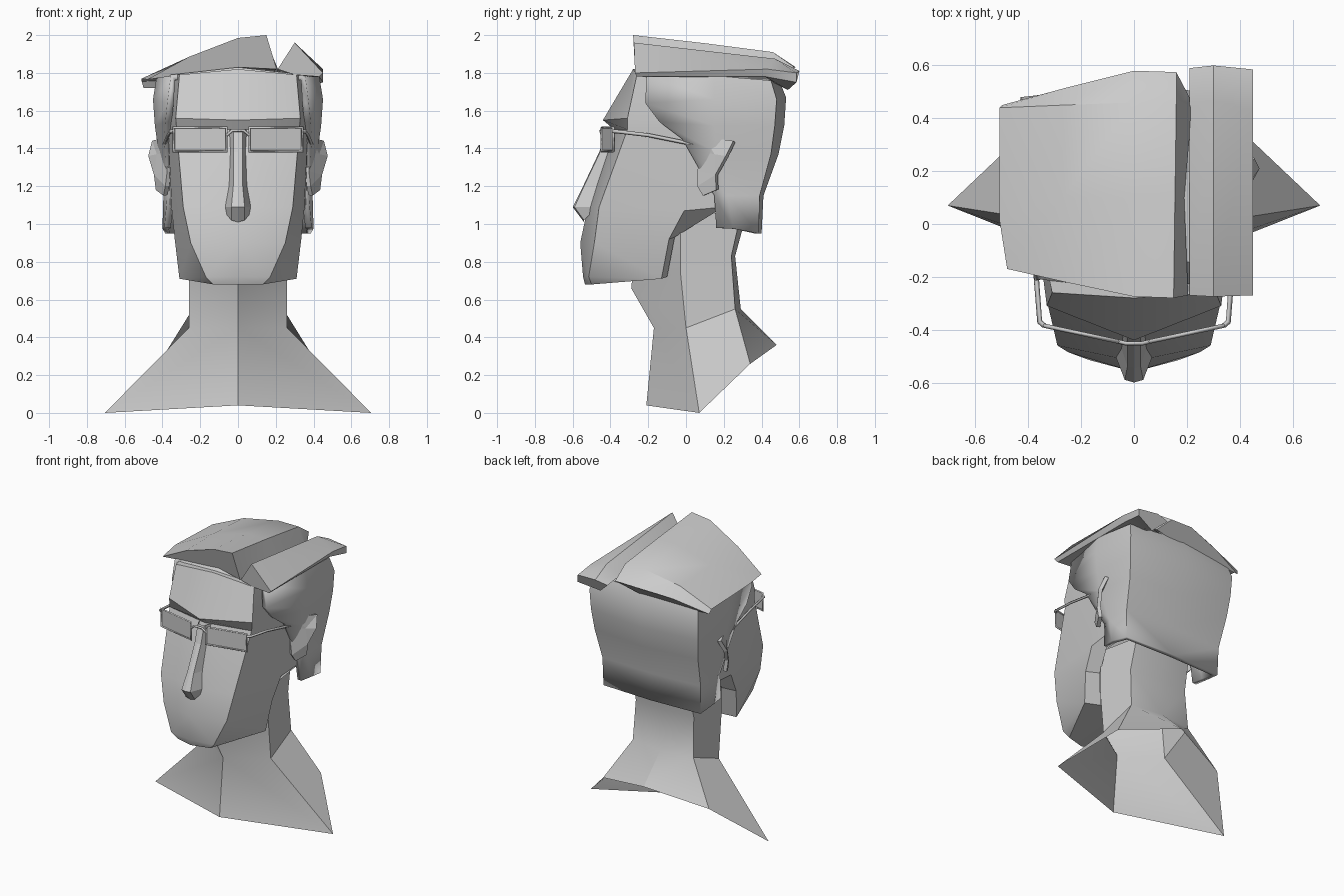
import bpy
from math import radians


def build(name, verts, faces, mirror=False, thick=0, smooth=35):
    me = bpy.data.meshes.new(name)
    me.from_pydata(verts, [], faces)
    me.update()
    ob = bpy.data.objects.new(name, me)
    bpy.context.collection.objects.link(ob)
    bpy.ops.object.select_all(action='DESELECT')
    ob.select_set(True)
    bpy.context.view_layer.objects.active = ob
    if mirror:
        ob.modifiers.new("mirror", 'MIRROR').merge_threshold = 0.001
        bpy.ops.object.modifier_apply(modifier="mirror")
    if smooth:
        bpy.ops.object.shade_smooth_by_angle(angle=radians(smooth))
    if thick:
        ob.modifiers.new("thickness", 'SOLIDIFY').thickness = thick
    return ob


def grid(rows):
    n = len(rows[0])
    verts = [p for r in rows for p in r]
    faces = [(i*n+j, (i+1)*n+j, (i+1)*n+j+1, i*n+j+1)
             for i in range(len(rows)-1) for j in range(n-1)]
    return verts, faces


def loft(name, sections):
    n = len(sections[0])
    verts = [p for s in sections for p in s]
    faces = [(i*n+j, i*n+(j+1) % n, (i+1)*n+(j+1) % n, (i+1)*n+j)
             for i in range(len(sections)-1) for j in range(n)]
    last = (len(sections)-1)*n
    faces += [tuple(reversed(range(n))), tuple(range(last, last+n))]
    return build(name, verts, faces, smooth=28)


def wire(name, pts, r, cyclic=False):
    cu = bpy.data.curves.new(name, 'CURVE')
    cu.dimensions = '3D'
    cu.bevel_depth = r
    cu.bevel_resolution = 0
    cu.use_fill_caps = True
    sp = cu.splines.new('POLY')
    sp.points.add(len(pts)-1)
    for p, co in zip(sp.points, pts):
        p.co = (*co, 1)
    sp.use_cyclic_u = cyclic
    ob = bpy.data.objects.new(name, cu)
    bpy.context.collection.objects.link(ob)


# Neck and open shoulders: front centre, side, back corner, back centre
v, f = grid([
    [(0, -.25, 1.05), (.26, -.03, 1.07), (.22, .29, 1.05), (0, .32, 1.05)],
    [(0, -.29, .66), (.26, -.03, .75), (.23, .24, .83), (0, .26, .83)],
    [(0, -.17, .45), (.26, 0, .45), (.24, .26, .55), (0, .29, .55)],
    [(0, -.21, .04), (.705, .07, 0), (.42, .34, .26), (0, .48, .36)]])
build("neck_and_shoulders", v, f, mirror=True, smooth=32)

# Face: front centre, front corner, side, back of side
v, f = grid([
    [(0, -.28, 1.82), (.31, -.26, 1.79), (.36, -.02, 1.80), (.38, .2, 1.80)],
    [(0, -.44, 1.55), (.33, -.31, 1.56), (.37, 0, 1.55), (.39, .2, 1.55)],
    [(0, -.38, 1.50), (.325, -.31, 1.50), (.37, 0, 1.50), (.39, .2, 1.50)],
    [(0, -.52, 1.09), (.29, -.46, 1.09), (.35, -.01, 1.07), (.36, .2, 1.09)],
    [(0, -.56, .90), (.25, -.485, .90), (.335, -.09, .92), (.24, -.06, .93)],
    [(0, -.545, .72), (.17, -.515, .72), (.31, -.13, .71), (.2, -.1, .72)]])
n = len(v)
v += [(0, -.535, .68), (.13, -.50, .68), (0, -.1, .72), (0, .2, 1.82)]
f += [(20, n, n+1, 21), (21, n+1, 22), (n, n+2, 23, 22, n+1), (0, 1, 2, 3, n+3)]
build("face", v, f, mirror=True, smooth=44)

# Nose: ridge centre, ridge edge, wing
v, f = grid([
    [(0, -.42, 1.50), (.025, -.42, 1.50), (.05, -.36, 1.50)],
    [(0, -.46, 1.38), (.025, -.455, 1.38), (.045, -.40, 1.38)],
    [(0, -.545, 1.20), (.025, -.54, 1.20), (.05, -.465, 1.20)],
    [(0, -.60, 1.09), (.035, -.59, 1.09), (.07, -.50, 1.09)],
    [(0, -.54, 1.01), (.035, -.54, 1.02), (.06, -.51, 1.05)]])
build("nose", v, f, mirror=True, smooth=0)

# Hair around sides and back: front edge, middle, back corner, back centre
v, f = grid([
    [(.355, -.21, 1.79), (.43, .15, 1.785), (.41, .45, 1.76), (0, .49, 1.77)],
    [(.375, -.215, 1.64), (.45, .15, 1.66), (.43, .48, 1.66), (0, .53, 1.67)],
    [(.385, -.14, 1.54), (.44, .15, 1.52), (.425, .47, 1.52), (0, .52, 1.52)],
    [(.39, -.02, 1.45), (.42, .16, 1.38), (.41, .45, 1.37), (0, .49, 1.37)],
    [(.375, .15, 1.15), (.395, .22, 1.15), (.39, .39, 1.15), (0, .41, 1.15)],
    [(.39, .16, .98), (.40, .25, .975), (.385, .385, .95), (0, .40, .95)]])
v.append((0, -.25, 1.83))
f.append((24, 0, 1, 2, 3))
build("hair_sides", v, f, mirror=True, thick=.035)

# Hair on top: wide slab on the left, narrow peaked strip on the right
loft("hair_top_wide", [
    [(-.48, -.17, 1.765), (-.26, -.22, 1.885), (0, -.275, 1.985), (.15, -.28, 2.0), (.205, -.27, 1.82), (0, -.22, 1.83)],
    [(-.51, .02, 1.77), (-.27, .1, 1.88), (0, .1, 1.955), (.155, .1, 1.957), (.19, .1, 1.81), (0, .1, 1.80)],
    [(-.51, .44, 1.755), (-.27, .45, 1.86), (0, .46, 1.91), (.16, .46, 1.91), (.22, .44, 1.80), (0, .45, 1.77)],
    [(-.50, .45, 1.72), (-.26, .515, 1.79), (0, .58, 1.83), (.16, .575, 1.83), (.21, .48, 1.78), (0, .48, 1.73)]])
loft("hair_top_strip", [
    [(.21, -.27, 1.82), (.30, -.275, 1.96), (.45, -.27, 1.80), (.43, -.26, 1.78), (.30, -.26, 1.79)],
    [(.21, .44, 1.81), (.30, .47, 1.875), (.45, .43, 1.82), (.43, .42, 1.78), (.30, .42, 1.77)],
    [(.21, .59, 1.79), (.30, .60, 1.81), (.45, .585, 1.80), (.45, .585, 1.75), (.30, .54, 1.71)]])

# Ears: a bent flap
ear = [(.39, .10, 1.46), (.375, .08, 1.38), (.375, .06, 1.28), (.385, .06, 1.20), (.395, .09, 1.15),
       (.435, .16, 1.18), (.445, .155, 1.26), (.475, .21, 1.36), (.455, .25, 1.44), (.43, .15, 1.37)]
build("ears", ear, [(0, 1, 9), (0, 9, 8), (9, 7, 8), (1, 2, 6, 9), (6, 7, 9), (2, 3, 6), (3, 4, 5, 6)],
      mirror=True, thick=.025, smooth=0)

# Glasses: lens, rim and arm on each side, then the bridge
for s, side in ((1, "right"), (-1, "left")):
    rim = [(s*.06, -.445, 1.385), (s*.34, -.385, 1.385), (s*.34, -.385, 1.51), (s*.06, -.445, 1.51)]
    build("lens_" + side, rim, [(0, 1, 2, 3)], smooth=0)
    wire("rim_" + side, rim, .008, True)
    wire("arm_" + side, [(s*.34, -.385, 1.49), (s*.357, -.37, 1.49), (s*.37, -.2, 1.47),
                         (s*.39, .05, 1.42), (s*.40, .12, 1.38)], .01)
wire("bridge", [(-.06, -.445, 1.47), (-.03, -.452, 1.495), (.03, -.452, 1.495), (.06, -.445, 1.47)], .008)
